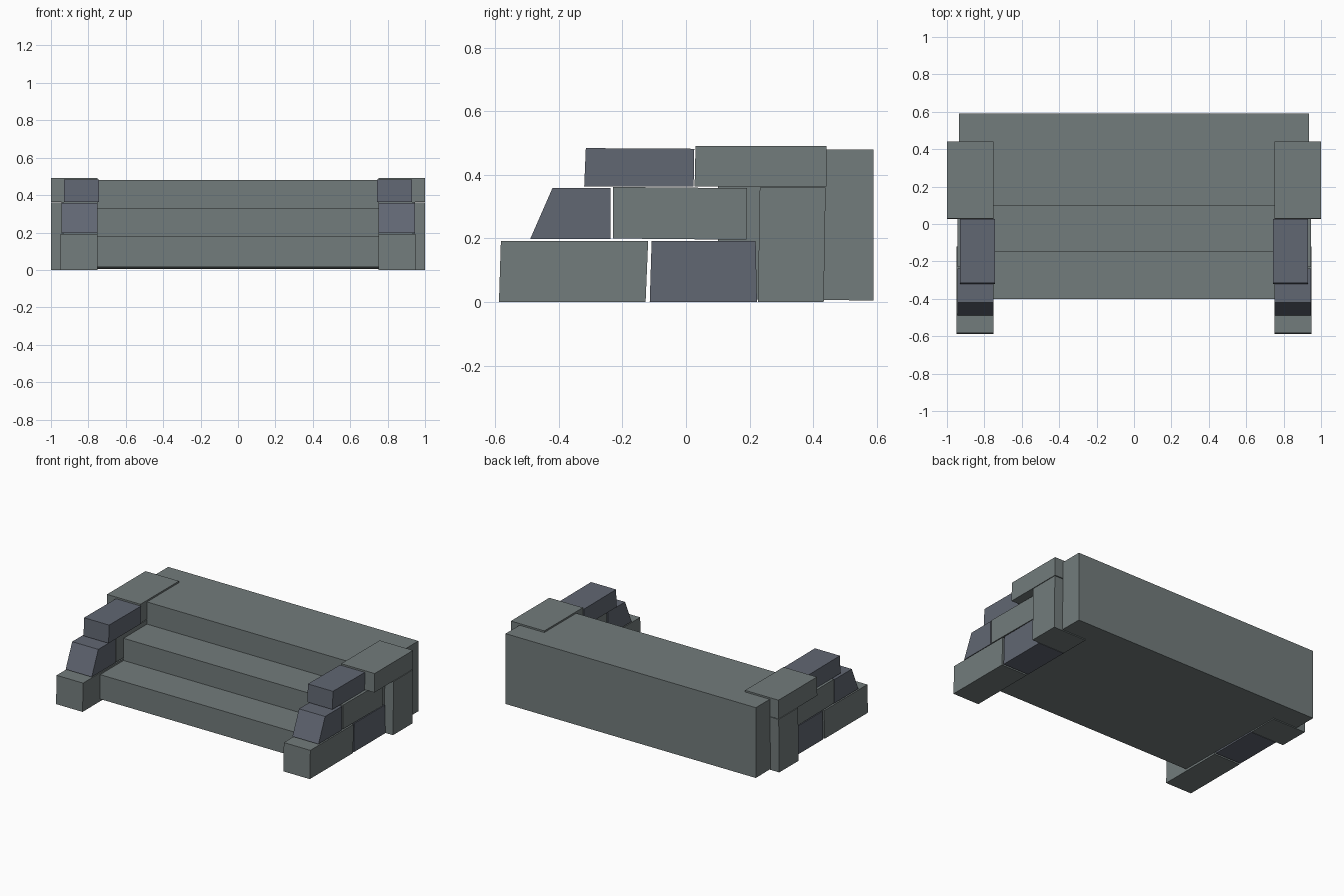
import bpy, bmesh

if "Cube" in bpy.data.objects:
    bpy.data.objects.remove(bpy.data.objects["Cube"])


def material(name, rgb):
    m = bpy.data.materials.new(name)
    m.diffuse_color = (*rgb, 1)
    m.use_nodes = True
    m.node_tree.nodes["Principled BSDF"].inputs["Base Color"].default_value = m.diffuse_color
    return m


GREY = material("grey_stone", (0.17, 0.20, 0.20))
BLUE = material("blue_stone", (0.12, 0.135, 0.17))


def extrude_profile(name, profile, x0, x1, mat, mirror=False, caps=True, closed=True):
    """Extrude a (y, z) outline from x0 to x1, optionally mirrored across x = 0."""
    bm = bmesh.new()
    a = [bm.verts.new((x0, y, z)) for y, z in profile]
    b = [bm.verts.new((x1, y, z)) for y, z in profile]
    n = len(profile)
    for i in range(n if closed else n - 1):
        j = (i + 1) % n
        # outline runs counter-clockwise seen from +x
        bm.faces.new((a[i], a[j], b[j], b[i]))
    if caps:
        bm.faces.new(a)
        bm.faces.new(b[::-1])
        bmesh.ops.recalc_face_normals(bm, faces=bm.faces)
    else:
        bmesh.ops.reverse_faces(bm, faces=bm.faces)
    me = bpy.data.meshes.new(name)
    bm.to_mesh(me)
    bm.free()
    me.materials.append(mat)
    ob = bpy.data.objects.new(name, me)
    bpy.context.collection.objects.link(ob)
    if mirror:
        ob.modifiers.new("Mirror", "MIRROR").use_mirror_merge = False
    return ob


# Top landing: solid block across the back
extrude_profile("landing", [(0.10, 0.01), (0.59, 0.005), (0.59, 0.48), (0.10, 0.48)],
                -0.935, 0.935, GREY)

# Two lower steps with underside, open at the ends between the side walls
extrude_profile("steps", [(0.10, 0.33), (-0.15, 0.33), (-0.15, 0.18), (-0.40, 0.18),
                          (-0.40, 0.015), (0.10, 0.01)],
                -0.75, 0.75, GREY, caps=False, closed=False)

# Side wall stones, mirrored left and right
STONES = [
    ("lower_front_stone", GREY, 0.75, 0.948,
     [(-0.588, 0), (-0.127, 0), (-0.119, 0.192), (-0.582, 0.192)]),
    ("lower_rear_stone", BLUE, 0.75, 0.945,
     [(-0.114, 0), (0.223, 0), (0.219, 0.192), (-0.108, 0.192)]),
    ("sloped_middle_stone", BLUE, 0.75, 0.945,
     [(-0.49, 0.198), (-0.238, 0.198), (-0.238, 0.358), (-0.42, 0.358)]),
    ("middle_stone", GREY, 0.75, 0.945,
     [(-0.23, 0.2), (0.19, 0.196), (0.192, 0.358), (-0.23, 0.362)]),
    ("upper_stone", BLUE, 0.743, 0.93,
     [(-0.32, 0.363), (0.024, 0.363), (0.026, 0.482), (-0.315, 0.484)]),
    ("pillar", GREY, 0.75, 1.0,
     [(0.226, 0), (0.433, 0), (0.439, 0.36), (0.232, 0.36)]),
    ("pillar_cap", GREY, 0.75, 1.0,
     [(0.027, 0.364), (0.441, 0.364), (0.441, 0.491), (0.03, 0.491)]),
]
for name, mat, x0, x1, outline in STONES:
    extrude_profile(name, outline, x0, x1, mat, mirror=True)
